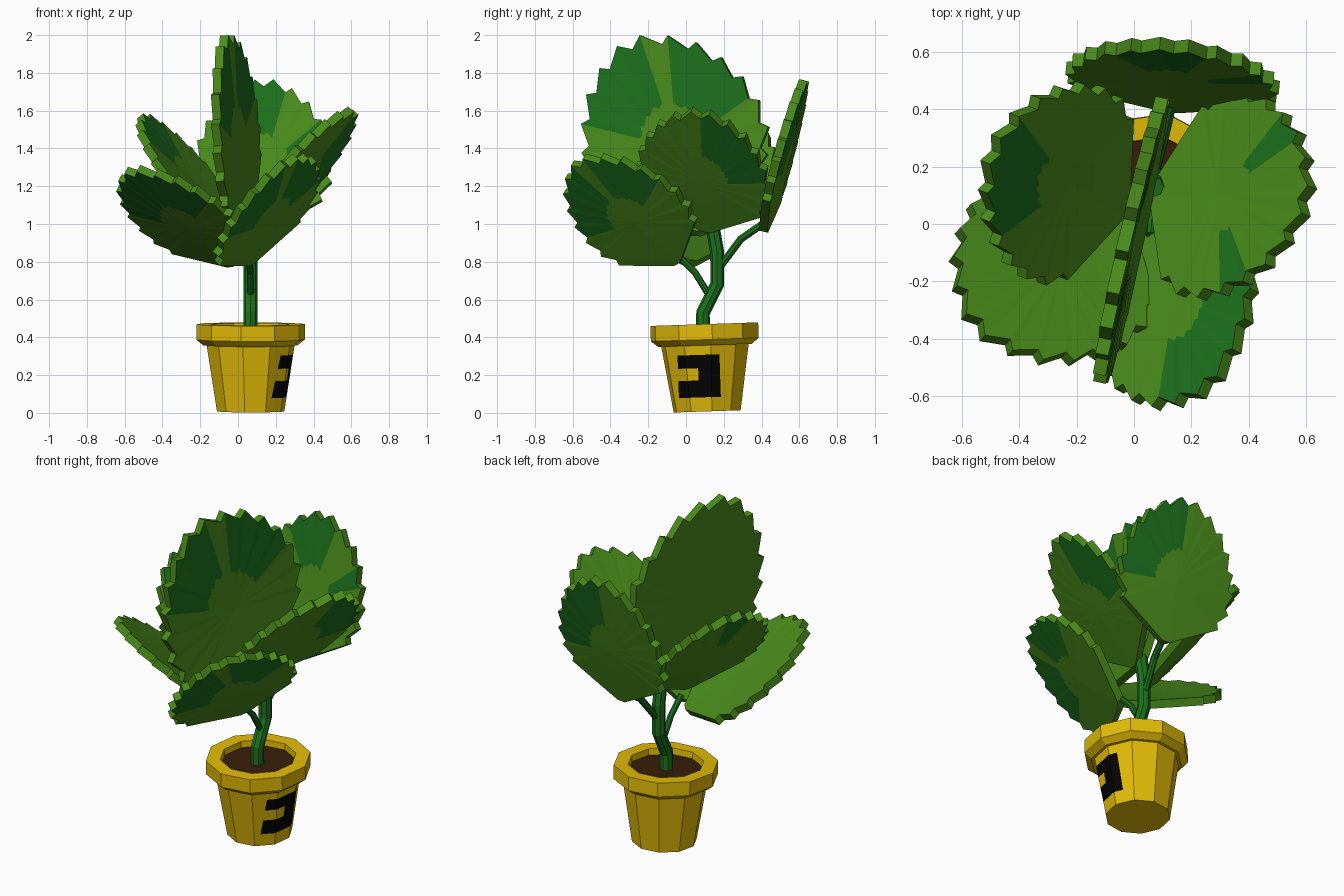
import bpy
import bmesh
import math
from mathutils import Matrix, Vector

cube = bpy.data.objects.get("Cube")
if cube:
    bpy.data.objects.remove(cube, do_unlink=True)


def material(name, rgb):
    m = bpy.data.materials.new(name)
    m.use_nodes = True
    m.diffuse_color = (*rgb, 1)
    m.node_tree.nodes["Principled BSDF"].inputs["Base Color"].default_value = (*rgb, 1)
    return m


YELLOW = material("pot yellow", (0.76, 0.5, 0.002))
BLACK = material("patch black", (0.001, 0.001, 0.001))
SOIL = material("soil brown", (0.037, 0.013, 0.002))
LEAF = material("leaf green", (0.068, 0.26, 0.011))
DARK = material("dark green", (0.012, 0.165, 0.012))


def add_object(name, bm, mats):
    bmesh.ops.recalc_face_normals(bm, faces=bm.faces)
    mesh = bpy.data.meshes.new(name)
    bm.to_mesh(mesh)
    bm.free()
    ob = bpy.data.objects.new(name, mesh)
    bpy.context.collection.objects.link(ob)
    for m in mats:
        mesh.materials.append(m)
    return ob


# Pot: ten-sided turned profile, slightly tilted
SIDES = 10
POT_PLACE = Matrix.Translation((0.067, 0.112, 0.008)) @ Matrix.Rotation(math.radians(1.9), 4, 'X')


def ring(bm, radius, z):
    step = math.tau / SIDES
    return [bm.verts.new((radius * math.cos(i * step + math.radians(-100)),
                          radius * math.sin(i * step + math.radians(-100)), z))
            for i in range(SIDES)]


def turned(profile, cap_top=False):
    bm = bmesh.new()
    rings = [ring(bm, r, z) for r, z in profile]
    for low, high in zip(rings, rings[1:]):
        for i in range(SIDES):
            j = (i + 1) % SIDES
            bm.faces.new((low[i], low[j], high[j], high[i]))
    bm.faces.new(rings[0])
    if cap_top:
        bm.faces.new(rings[-1])
    return bm


pot = turned([(0.18, 0), (0.235, 0.35), (0.252, 0.35), (0.29, 0.38),
              (0.29, 0.462), (0.21, 0.462), (0.205, 0.40)])

# Painted patch: cut the wall on the left side of the pot
PATCH_Y, PATCH_Z = (-0.147, -0.04, 0.075), (0.075, 0.165, 0.23, 0.30)
for axis, cuts in ((1, PATCH_Y), (2, PATCH_Z)):
    for c in cuts:
        point, normal = Vector(), Vector()
        point[axis], normal[axis] = c, 1
        pot.normal_update()
        wall = [f for f in pot.faces if f.calc_center_median().x > 0.05
                and abs(f.normal.z) < 0.5 and f.calc_center_median().z < 0.345]
        geom = set(wall) | {e for f in wall for e in f.edges} | {v for f in wall for v in f.verts}
        bmesh.ops.bisect_plane(pot, geom=list(geom), plane_co=point, plane_no=normal)
for f in pot.faces:
    c = f.calc_center_median()
    in_patch = (c.x > 0.08 and PATCH_Y[0] < c.y < PATCH_Y[2] and PATCH_Z[0] < c.z < PATCH_Z[3])
    in_notch = c.y < PATCH_Y[1] and PATCH_Z[1] < c.z < PATCH_Z[2]
    f.material_index = int(in_patch and not in_notch)
add_object("pot", pot, [YELLOW, BLACK]).matrix_world = POT_PLACE

soil = turned([(0.2, 0.405), (0.208, 0.425)], cap_top=True)
add_object("soil", soil, [SOIL]).matrix_world = POT_PLACE


# Stem and branches: eight-sided tubes along short paths
def tube(name, path, radius):
    bm = bmesh.new()
    path = [Vector(p) for p in path]
    loops = []
    for i, p in enumerate(path):
        d = (path[min(i + 1, len(path) - 1)] - path[max(i - 1, 0)]).normalized()
        side = d.cross(Vector((0, 1, 0.01))).normalized()
        up = side.cross(d)
        loops.append([bm.verts.new(p + radius * (side * math.cos(k * math.tau / 8)
                                                 + up * math.sin(k * math.tau / 8)))
                      for k in range(8)])
    for a, b in zip(loops, loops[1:]):
        for k in range(8):
            bm.faces.new((a[k], a[(k + 1) % 8], b[(k + 1) % 8], b[k]))
    bm.faces.new(loops[0])
    bm.faces.new(loops[-1])
    add_object(name, bm, [DARK])


tube("stem", [(0.067, 0.09, 0.42), (0.067, 0.09, 0.53), (0.067, 0.165, 0.68),
              (0.067, 0.165, 0.85), (0.067, 0.13, 1.05)], 0.037)
tube("front_branch", [(0.067, 0.13, 0.61), (0.065, 0.05, 0.74), (0.06, -0.04, 0.83)], 0.018)
tube("back_branch", [(0.067, 0.17, 0.76), (0.1, 0.29, 0.92), (0.13, 0.42, 1.01)], 0.02)

# Leaf outline: half profile (across, along), straight at the base, then toothed
HALF = [(0.03, 0), (0.38, 0.2), (0.44, 0.32), (0.45, 0.46), (0.425, 0.6),
        (0.37, 0.73), (0.29, 0.85), (0.18, 0.94), (0.06, 1.0)]
MIDDLE = Vector((0, 0.42))


def leaf_outline():
    half = [Vector(HALF[0])]
    for a, b in zip(HALF[1:], HALF[2:]):
        a, b = Vector(a), Vector(b)
        half += [a, MIDDLE.lerp(a.lerp(b, 0.25), 0.92)]
    half.append(Vector(HALF[-1]))
    notch = MIDDLE.lerp(Vector((0, 1)), 0.92)
    return half + [notch] + [Vector((-p.x, p.y)) for p in reversed(half)]


def leaf(name, base, tip, across, dark_top, dark_under, width=1.0, thick=0.046):
    base, tip = Vector(base), Vector(tip)
    length = (tip - base).length
    along = (tip - base).normalized()
    across = Vector(across)
    across = (across - along * across.dot(along)).normalized()
    normal = across.cross(along)
    if normal.z < 0:
        normal.negate()
    outline = leaf_outline()
    n = len(outline)
    bm = bmesh.new()

    def vert(p, height):
        return bm.verts.new(base + length * (across * p.x * width + along * p.y) + normal * height)

    rims = []
    for sign, dark in ((1, dark_top), (-1, dark_under)):
        h = sign * thick / 2
        rim = [vert(p, h) for p in outline]
        inner = [vert(MIDDLE.lerp(p, 0.4), h - 0.008) for p in outline]
        center = vert(MIDDLE, h - 0.012)
        for i in range(n):
            j = (i + 1) % n
            bm.faces.new((inner[i], inner[j], center))
            f = bm.faces.new((rim[i], rim[j], inner[j], inner[i]))
            mid = (outline[i] + outline[j]) / 2 - MIDDLE
            angle = math.degrees(math.atan2(mid.x, mid.y))
            f.material_index = int(any(lo < angle < hi for lo, hi in dark))
        rims.append(rim)
    for i in range(n):
        j = (i + 1) % n
        bm.faces.new((rims[0][i], rims[0][j], rims[1][j], rims[1][i]))
    add_object(name, bm, [LEAF, DARK])


# Leaves: base, tip, width direction, dark angle ranges above and below
leaf("center_leaf", (0.055, 0.14, 0.99), (-0.085, -0.3, 1.97), (0.2, 1, 0.4),
     [(-55, 4), (18, 75)], [], 1.04)
leaf("back_leaf", (0.13, 0.41, 0.96), (0.14, 0.625, 1.76), (1, -0.08, 0.05),
     [(-25, 12), (50, 65)], [(-3, 92)])
leaf("left_leaf", (0.075, 0.11, 0.97), (0.61, 0.08, 1.6), (0.31, 0.95, -0.05),
     [(30, 50), (-65, -45)], [(0, 80)])
leaf("right_back_leaf", (-0.04, 0.05, 0.95), (-0.5, 0.26, 1.57), (0.43, 0.9, -0.1),
     [(-45, 22)], [(-15, 5)])
leaf("right_front_leaf", (-0.03, 0.03, 0.79), (-0.56, -0.36, 1.29), (-0.64, 0.76, -0.11),
     [], [(-60, 60)])
leaf("front_leaf", (0.06, -0.04, 0.8), (0.27, -0.57, 1.34), (0.6, 0.6, 0.3),
     [(-25, 65)], [(-75, -10), (10, 70)], 1.05)
